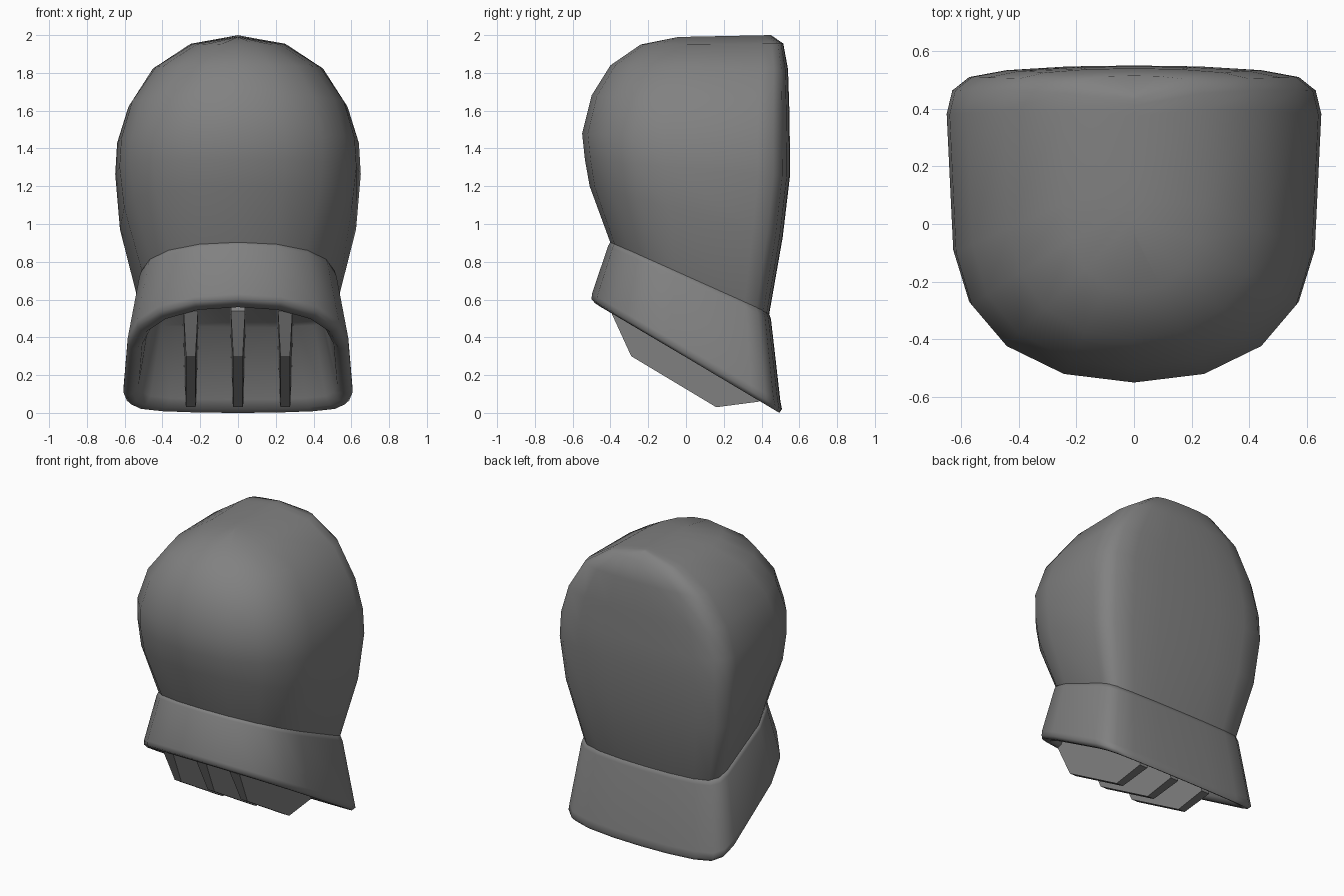
import bpy
import bmesh
from math import radians

cube = bpy.data.objects.get("Cube")
if cube:
    bpy.data.objects.remove(cube)

grey = bpy.data.materials.new("mid_grey")
grey.use_nodes = True
colour = (0.22, 0.22, 0.22, 1)
grey.diffuse_color = colour
grey.node_tree.nodes["Principled BSDF"].inputs["Base Color"].default_value = colour

# Half plan outline: share of half width, share of the way from front to back
HALF = [(0, 0), (.38, .027), (.69, .115), (.88, .245), (.965, .41), (1, .845),
        (.97, .92), (.88, .963), (.68, .985), (.35, .997), (0, 1)]
PLAN = HALF + [(-x, t) for x, t in reversed(HALF[1:-1])]


def finish(name, bm, angle):
    bmesh.ops.recalc_face_normals(bm, faces=bm.faces)
    mesh = bpy.data.meshes.new(name)
    bm.to_mesh(mesh)
    bm.free()
    mesh.materials.append(grey)
    obj = bpy.data.objects.new(name, mesh)
    bpy.context.collection.objects.link(obj)
    bpy.ops.object.select_all(action="DESELECT")
    obj.select_set(True)
    bpy.context.view_layer.objects.active = obj
    bpy.ops.object.shade_smooth_by_angle(angle=radians(angle))


def loft(name, rings, cap_end=False):
    """Skin tilted rings: half width, front y, front z, back y, back z."""
    bm = bmesh.new()
    loops = [[bm.verts.new((w * x, yf + (yb - yf) * t, zf + (zb - zf) * t))
              for x, t in PLAN] for w, yf, zf, yb, zb in rings]
    n = len(PLAN)
    for a, b in zip(loops, loops[1:]):
        for i in range(n):
            j = (i + 1) % n
            bm.faces.new((a[i], a[j], b[j], b[i]))
    if cap_end:
        bm.faces.new(loops[-1])
    bmesh.ops.remove_doubles(bm, verts=bm.verts, dist=.0005)
    finish(name, bm, 70)


# Egg-shaped body with a flat back and a ridge along the top
loft("body", [
    (0, -.04, 1.99, .45, 2),
    (.25, -.24, 1.95, .515, 1.955),
    (.45, -.4, 1.84, .54, 1.82),
    (.58, -.5, 1.68, .547, 1.61),
    (.64, -.55, 1.48, .55, 1.42),
    (.65, -.535, 1.34, .55, 1.25),
    (.625, -.51, 1.2, .512, .93),
    (.525, -.4, .9, .44, .52),
    (.5, -.38, .84, .42, .47)])

# Flared collar with a rounded lip and a hollow inside
loft("collar", [
    (.49, -.37, .9, .41, .54),
    (.53, -.4, .905, .438, .53),
    (.54, -.412, .885, .45, .495),
    (.605, -.498, .63, .5, .06),
    (.607, -.5, .6, .508, .02),
    (.585, -.48, .58, .495, 0),
    (.555, -.45, .56, .465, .02),
    (.525, -.42, .57, .44, .07),
    (.46, -.35, .8, .39, .45)], cap_end=True)

# Three upright fins, thinner toward the lower edge: y, z, half thickness
FIN = [(-.35, .66, .04), (-.4, .54, .038), (-.29, .3, .025),
       (.16, .03, .025), (.39, .06, .03), (.39, .46, .04)]
for name, x in (("right_fin", -.25), ("middle_fin", 0), ("left_fin", .25)):
    bm = bmesh.new()
    sides = [[bm.verts.new((x + s * h, y, z)) for y, z, h in FIN] for s in (-1, 1)]
    for side in sides:
        bm.faces.new(side)
    for i in range(len(FIN)):
        j = (i + 1) % len(FIN)
        bm.faces.new((sides[0][i], sides[0][j], sides[1][j], sides[1][i]))
    finish(name, bm, 20)
